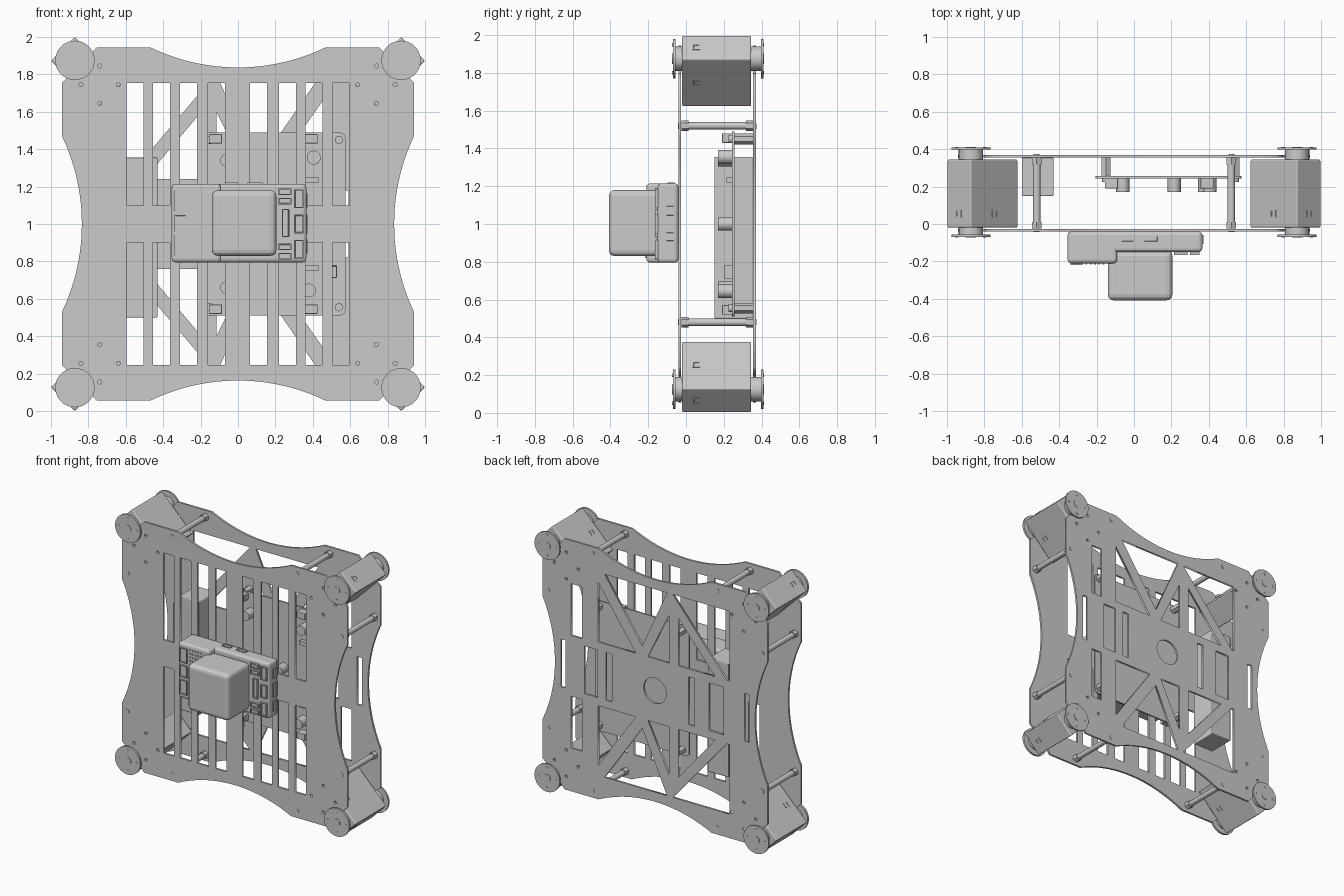
import bpy, bmesh, math
from mathutils import Matrix, Vector

if "Cube" in bpy.data.objects:
    bpy.data.objects.remove(bpy.data.objects["Cube"])

def add(name, bm, bevel=0, seg=3):
    me = bpy.data.meshes.new(name)
    bm.to_mesh(me)
    bm.free()
    ob = bpy.data.objects.new(name, me)
    bpy.context.collection.objects.link(ob)
    if bevel:
        m = ob.modifiers.new("bevel", 'BEVEL')
        m.width, m.segments = bevel, seg
    return ob

def box(name, x, y, z, bevel=0, port=None, depth=.012):
    """Box from (min,max) ranges; port = direction of a recessed face."""
    bm = bmesh.new()
    size = [b - a for a, b in (x, y, z)]
    mid = [(a + b) / 2 for a, b in (x, y, z)]
    bmesh.ops.create_cube(bm, size=1, matrix=Matrix.Translation(mid) @ Matrix.Diagonal((*size, 1)))
    if port:
        bm.normal_update()
        f = max(bm.faces, key=lambda f: f.normal.dot(Vector(port)))
        bmesh.ops.inset_region(bm, faces=[f], thickness=.008)
        bmesh.ops.inset_region(bm, faces=[f], thickness=.001, depth=-depth)
    return add(name, bm, bevel)

def cyl(name, x, z, r, y0, y1, sides=32):
    """Cylinder along y."""
    bm = bmesh.new()
    mat = Matrix.Translation((x, (y0 + y1) / 2, z)) @ Matrix.Rotation(math.pi / 2, 4, 'X')
    bmesh.ops.create_cone(bm, cap_ends=True, segments=sides, radius1=r, radius2=r, depth=abs(y1 - y0), matrix=mat)
    for f in bm.faces:
        f.smooth = sides > 8 and len(f.verts) == 4
    ob = add(name, bm)
    if sides > 8:
        for e in ob.data.edges:
            a, b = (ob.data.vertices[i].co for i in e.vertices)
            e.use_edge_sharp = abs(a.y - b.y) < 1e-5
    return ob

def circle(x, z, r, n=16):
    return [(x + r * math.cos(2 * math.pi * i / n), z + r * math.sin(2 * math.pi * i / n)) for i in range(n)]

def rect(x0, x1, z0, z1):
    return [(x0, z0), (x1, z0), (x1, z1), (x0, z1)]

def flip(loops):
    return loops + [[(x, -z) for x, z in l] for l in loops]

def plate(name, loops, y, thick):
    """Flat sheet: first loop is the outline, the others are cut-outs."""
    cu = bpy.data.curves.new(name, 'CURVE')
    cu.dimensions, cu.fill_mode, cu.extrude = '2D', 'BOTH', thick / 2
    for l in loops:
        s = cu.splines.new('POLY')
        s.points.add(len(l) - 1)
        for p, (a, b) in zip(s.points, l):
            p.co = (a, b, 0, 1)
        s.use_cyclic_u = True
    ob = bpy.data.objects.new(name, cu)
    ob.location, ob.rotation_euler = (0, y, 1), (math.pi / 2, 0, 0)
    bpy.context.collection.objects.link(ob)

CORNERS = [(sx, sz) for sx in (-1, 1) for sz in (-1, 1)]

# Plate outline: one quarter with concave sides and a notch round the hub, mirrored
q = []
for i in range(13):
    z = .468 * i / 12
    q.append((1.931 - math.sqrt(1.096 ** 2 - z * z), z))
q.append((.94, .757))
for i in range(11):
    a = math.radians(225 + 62 - 124 * i / 10)
    q.append((.872 + .08 * math.cos(a), .875 + .08 * math.sin(a)))
q.append((.755, .945))
for i in range(13):
    x = .47 * (1 - i / 12)
    q.append((x, 1.914 - math.sqrt(1.077 ** 2 - x * x)))
outline = (q + [(-x, z) for x, z in q[-2::-1]] + [(-x, -z) for x, z in q[1:]]
           + [(x, -z) for x, z in q[-2:0:-1]])

# Screw holes shared by both plates
holes = []
for sx, sz in CORNERS:
    for x, z, r in ((.74, .845, .011), (.74, .645, .011), (.84, .745, .011), (.64, .745, .011)):
        holes.append(circle(sx * x, sz * z, r, 12))

# Front plate with eight columns of slots
slots = [rect(x, x + .091, .10, .755) for x in (-.595, -.455, -.31, -.16, .065, .22, .36, .504)]
plate("front_plate", [outline] + holes + flip(slots), -.033, .015)

# Back plate with truss windows, side slots and a round centre hole
truss = [
    [(.16, .24), (.475, .24), (.475, .69)],
    [(.106, .31), (.42, .765), (-.10, .765)],
    [(-.115, .24), (.06, .24), (-.115, .60)],
    [(-.50, .24), (-.195, .24), (-.195, .60)],
    [(-.62, .24), (-.598, .24), (-.15, .765), (-.62, .765)],
    rect(.61, .70, .23, .62)]
middle = [rect(a, b, -.18, .18) for a, b in
          ((-.785, -.745), (.745, .785), (-.57, -.45), (-.33, -.28), (.36, .41), (.48, .59))]
plate("back_plate", [outline] + holes + flip(truss) + middle + [circle(0, 0, .095, 40)], .362, .015)

# Corner motors with hubs on both sides
for sx, sz in CORNERS:
    def place(ob, d=.81):
        ob.location = (sx * d, 0, 1 + sz * d)
        ob.rotation_euler = (0, -math.pi / 4 * sx * sz, 0)
        return ob
    place(box("corner_motor", (-.178, .178), (-.02, .345), (-.09, .09), .008))
    s = sx
    place(box("motor_end_socket", sorted((s * .172, s * .182)), (.035, .075), (-.02, .02), 0, (s, 0, 0), .006))
    for k in (-1, 1):
        place(box("motor_side_socket", (-.02, .02), (.035, .075), sorted((k * .085, k * .094)), 0, (0, 0, k), .006))
    hx, hz = sx * .872, 1 + sz * .875
    for name, y0, y1, yc in (("front", -.055, -.07, -.073), ("back", .398, .41, .413)):
        cyl(name + "_hub_shaft", hx, hz, .065, y0, -.02 if y0 < 0 else .34)
        cyl(name + "_hub_disc", hx, hz, .105, y0, y1, 48)
        cyl(name + "_hub_cap", hx, hz, .028, y0, yc, 24)
        for i in range(4):
            a = i * math.pi / 2
            cyl(name + "_hub_screw", hx + .075 * math.cos(a), hz + .075 * math.sin(a), .009, y0, yc, 12)
    # Two spacers near each corner, with hexagonal ends
    for x, z in ((.52, .895), (.893, .52)):
        x, z = sx * x, 1 + sz * z
        cyl("spacer_rod", x, z, .02, -.025, .355, 20)
        cyl("spacer_front_nut", x, z, .028, -.025, .012, 6)
        cyl("spacer_back_nut", x, z, .028, .318, .355, 6)
        cyl("spacer_front_screw", x, z, .016, -.043, -.03, 16)
        cyl("spacer_back_screw", x, z, .016, .36, .373, 16)

# Battery box behind the slots
box("battery_box", (-.60, -.43), (.15, .355), (.50, 1.355), .006)

# Circuit board with its posts and components
corner = [(x, z) for cx, cz, a0 in ((.545, .46, 0), (-.175, .46, 90), (-.175, -.46, 180), (.545, -.46, 270))
          for a in (0, 30, 60, 90)
          for x, z in [(cx + .03 * math.cos(math.radians(a0 + a)), cz + .03 * math.sin(math.radians(a0 + a)))]]
plate("circuit_board", [corner], .25, .012)
for z in (.555, 1.45):
    for x in (-.15, .54):
        cyl("board_post", x, z, .028, .25, .355, 6)
        cyl("board_screw", x, z, .022, .225, .25, 16)
for k in (-1, 1):
    for x in (-.12, .39):
        box("board_terminal", (x - .035, x + .035), (.19, .25), sorted((1 + k * .43, 1 + k * .48)), .004)
    cyl("board_capacitor", .405 if k > 0 else .38, 1 + k * .355, .037, .17, .25, 24)
    cyl("small_capacitor", -.06, 1 + k * .34, .035, .17, .25, 24)
    box("board_chip", (.36, .43), (.215, .25), sorted((1 + k * .22, 1 + k * .25)))
box("board_connector", (.50, .53), (.20, .25), (.71, .78), 0, (0, -1, 0))
cyl("centre_capacitor", .215, 1, .035, .17, .25, 24)

# Computer on the front: stepped case and tall cooling box
box("computer_base", (-.355, .365), (-.15, -.04), (.795, 1.215), .02)
box("computer_left_step", (-.355, -.09), (-.21, -.10), (.795, 1.215), .02)
box("cooling_box", (-.14, .205), (-.408, -.14), (.83, 1.18), .03)
for z0, z1 in ((.83, .94), (.96, 1.05), (1.07, 1.18)):
    box("left_port", (-.34, -.275), (-.218, -.20), (z0, z1), 0, (0, -1, 0))
for z0, z1 in ((.81, .845), (.86, .895), (1.105, 1.14), (1.155, 1.19)):
    box("inner_port", (.215, .285), (-.165, -.14), (z0, z1), 0, (0, -1, 0))
box("tall_inner_port", (.235, .275), (-.165, -.14), (.93, 1.08), 0, (0, -1, 0))
for zc, h in ((.865, .05), (1.0, .05), (1.135, .05)):
    box("outer_port", (.30, .35), (-.165, -.14), (zc - h, zc + h), 0, (0, -1, 0))
for zc, h in ((.88, .037), (1.0, .052), (1.125, .037)):
    box("side_port", (.35, .372), (-.108, -.06), (zc - h, zc + h), 0, (1, 0, 0))
for x0, x1 in ((-.07, 0), (.05, .13)):
    box("top_port", (x0, x1), (-.098, -.06), (1.20, 1.221), 0, (0, 0, 1))

# Pin field on the left step
pins = bmesh.new()
for i in range(5):
    for j in range(14):
        p = (-.255 + i * .023, -.212, .825 + j * .027)
        bmesh.ops.create_cube(pins, size=.009, matrix=Matrix.Translation(p))
add("pin_field", pins)
